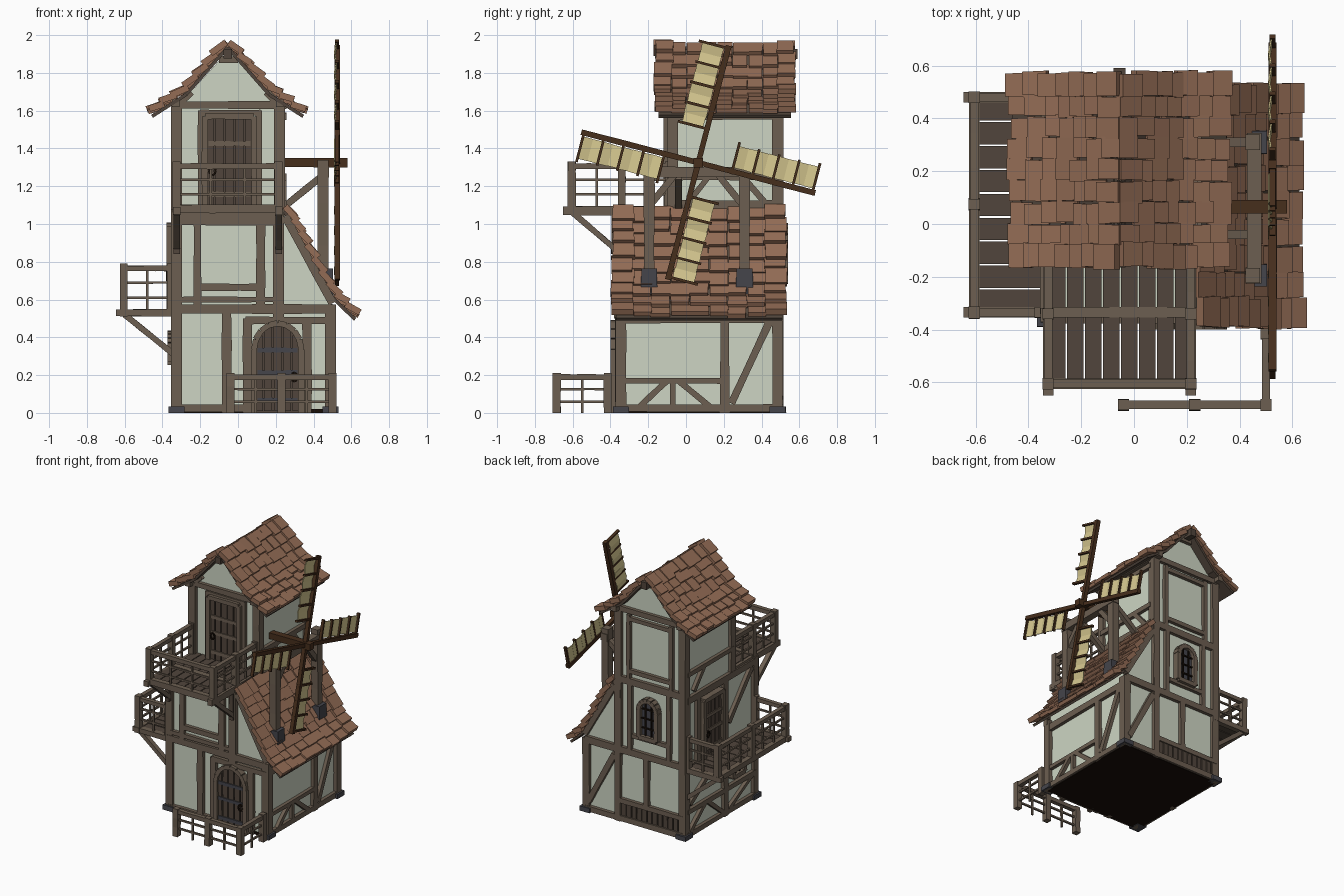
import bpy, bmesh, random
from math import sin, cos, pi, radians
from mathutils import Vector as V, Matrix as M

if "Cube" in bpy.data.objects:
    bpy.data.objects.remove(bpy.data.objects["Cube"])

random.seed(4)


def mat(name, r, g, b):
    m = bpy.data.materials.new(name)
    m.diffuse_color = [(c / 255) ** 2.2 for c in (r, g, b)] + [1]
    m.use_nodes = True
    m.node_tree.nodes["Principled BSDF"].inputs["Base Color"].default_value = m.diffuse_color
    return m


PLASTER = mat("plaster", 204, 212, 194)
TIMBER = mat("timber", 108, 95, 82)
DARK = mat("dark_wood", 82, 71, 62)
TILE = mat("roof_tile", 146, 108, 86)
BLADE = mat("blade_wood", 72, 50, 34)
SAIL = mat("sail_cloth", 212, 198, 142)
IRON = mat("iron", 70, 70, 76)
BASE = mat("base", 30, 22, 16)


def finish(name, bm, m, at=None):
    bmesh.ops.recalc_face_normals(bm, faces=bm.faces)
    me = bpy.data.meshes.new(name)
    bm.to_mesh(me)
    bm.free()
    me.materials.append(m)
    ob = bpy.data.objects.new(name, me)
    if at:
        ob.matrix_world = at
    bpy.context.collection.objects.link(ob)
    return ob


def add_beam(bm, p, q, w, d, n=None, wob=0.1):
    """Slightly irregular box from p to q; d is measured along n."""
    p, q = V(p), V(q)
    t = (q - p).normalized()
    n = V(n) if n else (V((0, 1, 0)) if abs(t.x) > abs(t.y) else V((1, 0, 0)))
    s = t.cross(n).normalized()
    n = s.cross(t)
    k = 3 if (q - p).length > 0.2 and wob else 1
    rings = []
    for i in range(k + 1):
        a = w / 2 * (1 + random.uniform(-wob, wob))
        c = p.lerp(q, i / k)
        rings.append([bm.verts.new(c + s * a * u + n * d / 2 * v)
                      for u, v in ((-1, -1), (1, -1), (1, 1), (-1, 1))])
    for r0, r1 in zip(rings, rings[1:]):
        for j in range(4):
            bm.faces.new((r0[j], r0[j - 1], r1[j - 1], r1[j]))
    bm.faces.new(rings[0])
    bm.faces.new(rings[-1])


def beams(name, m, segs, w, d, n=None, at=None, wob=0.1):
    bm = bmesh.new()
    for s in segs:
        add_beam(bm, s[0], s[1], s[2] if len(s) > 2 else w, d, n, wob)
    return finish(name, bm, m, at)


def prism(name, m, pts, y0, y1, at=None):
    """Extrude an (x, z) outline along y."""
    bm = bmesh.new()
    f = bm.faces.new([bm.verts.new((x, y0, z)) for x, z in pts])
    r = bmesh.ops.extrude_face_region(bm, geom=[f])
    bmesh.ops.translate(bm, vec=(0, y1 - y0, 0), verts=[v for v in r["geom"] if isinstance(v, bmesh.types.BMVert)])
    return finish(name, bm, m, at)


def frame(x, y, z, deg):
    return M.Translation((x, y, z)) @ M.Rotation(radians(deg), 4, 'Z')


def timbers(name, at, segs, w=0.05):
    """Wall timbers given as (x0, z0, x1, z1[, width]) in the wall plane."""
    beams(name, TIMBER, [((s[0], -0.006, s[1]), (s[2], -0.006, s[3]), s[4] if len(s) > 4 else w) for s in segs],
          w, 0.04, (0, 1, 0), at)


# walls
prism("base_floor", BASE, [(-.34, 0), (.5, 0), (.5, .02), (-.34, .02)], -.36, .5)
prism("lower_walls", PLASTER, [(-.33, .01), (.49, .01), (.49, .6), (.23, 1.07), (-.33, 1.07)], -.35, .49)
prism("upper_walls", PLASTER, [(-.33, 1.05), (.23, 1.05), (.23, 1.62), (.15, 1.7), (-.05, 1.92), (-.25, 1.7),
                               (-.33, 1.62)], -.07, .49)

# corner posts
low = [(x, y) for x in (-.325, .49) for y in (-.345, .485)]
posts = [((x, y, 0), (x, y, .56 if x > 0 else 1.08)) for x, y in low]
posts += [((x, .485, .5), (x, .485, 1.64)) for x in (-.325, .22)]
posts += [((x, -.07, 1.05), (x, -.07, 1.64)) for x in (-.325, .22)] + [((.215, -.35, .5), (.215, -.35, 1.08))]
beams("corner_posts", TIMBER, posts, .058, .058)
beams("corner_stones", IRON, [((x, y, 0), (x, y, .035)) for x, y in low], .085, .085)

# wall timbers
timbers("front_timbers", frame(0, -.35, 0, 0), [
    (-.34, .55, .52, .55), (-.34, .025, .06, .025, .04), (-.06, 0, -.06, .54), (.05, 0, .05, .5), (.365, 0, .365, .5),
    (.04, .49, .5, .49, .04), (-.215, .57, -.215, 1.01, .04), (.12, .57, .12, 1.01), (-.22, .665, .12, .665, .035),
    (-.33, 1.01, .23, 1.01, .035), (-.33, 1.05, .24, 1.05, .05), (.25, 1.04, .5, .58, .045), (-.31, .6, .2, .6, .03)])
timbers("upper_front_timbers", frame(0, -.07, 0, 0), [
    (-.34, 1.63, .24, 1.63, .04), (-.195, 1.08, -.195, 1.6, .035), (.11, 1.08, .11, 1.6, .035),
    (-.2, 1.59, .12, 1.59, .03), (-.31, 1.64, -.25, 1.7, .04), (.21, 1.64, .15, 1.7, .04), (-.1, 1.87, 0, 1.87, .035)])
timbers("right_timbers", frame(.49, 0, 0, 90), [
    (-.36, .5, .5, .5), (-.36, .025, .5, .025, .04), (.205, 0, .205, .52), (-.34, .17, .2, .17, .03),
    (-.07, .02, -.07, .17, .03), (-.1, .17, -.25, .03, .03), (-.04, .17, .13, .03, .03), (.24, .05, .45, .5, .04)])
timbers("upper_right_timbers", frame(.23, 0, 0, 90), [
    (-.07, 1.57, .48, 1.57, .035), (-.07, 1.25, .48, 1.25, .035), (-.07, 1.1, .48, 1.1, .05),
    (.0, 1.1, .12, 1.25, .03), (.3, 1.25, .43, 1.1, .03), (-.07, 1.63, .48, 1.63, .04)])
timbers("back_timbers", frame(0, .49, 0, 180), [
    (-.5, .55, .33, .55), (-.5, .025, .33, .025, .04), (-.22, 0, -.22, 1.1, .05), (.02, .16, .02, .53, .04),
    (-.22, .16, .33, .16, .035), (-.47, .08, -.25, .5, .04), (-.25, 1.03, -.5, .59, .045), (-.22, 1.09, .33, 1.09),
    (-.12, .57, -.12, 1.08, .035), (.21, .57, .21, 1.08, .035), (-.22, 1.63, .33, 1.63, .04),
    (-.13, 1.1, -.13, 1.6, .03), (.23, 1.1, .23, 1.6, .03), (-.14, 1.17, .24, 1.17, .03), (-.14, 1.57, .24, 1.57, .03),
    (-.1, .68, .2, .68, .03), (0, 1.87, .1, 1.87, .035)])
timbers("left_timbers", frame(-.33, 0, 0, -90), [
    (-.48, .53, .34, .53), (-.48, .025, .34, .025, .04), (-.48, 1.05, .34, 1.05), (-.02, 0, -.02, 1.05, .05),
    (-.35, .55, -.35, 1.05, .04), (-.48, .2, .34, .2, .035), (-.45, .04, -.27, .19, .03), (-.05, .04, -.23, .19, .03),
    (.02, .04, .3, .19, .03), (.02, .7, .3, 1.02, .04), (-.45, .25, -.06, .5, .035),
    (-.48, 1.63, .07, 1.63, .04), (-.48, 1.25, .07, 1.25, .035), (-.4, 1.1, -.28, 1.24, .03)])
beams("back_skirting_boards", DARK, [((-.31 + i * .044, .495, .04), (-.31 + i * .044, .495, .145)) for i in range(12)],
      .022, .036, (1, 0, 0))


# roofs: overlapping tiles following a slope profile
def roof(name, prof, y0, y1, rows, cols):
    pts = [V((x, 0, z)) for x, z in prof]
    lens = [(b - a).length for a, b in zip(pts, pts[1:])]
    total = sum(lens)

    def along(s):
        for i, l in enumerate(lens):
            if s <= l or i == len(lens) - 1:
                return pts[i].lerp(pts[i + 1], s / l)
            s -= l
    bm = bmesh.new()
    step, cw = total / rows, (y1 - y0) / cols
    for r in range(rows):
        for c in range(cols):
            edge = c in (0, cols - 1)
            a = along(r * step)
            b = along(min((r + 1.15) * step + random.uniform(-.014, .014), total + .015))
            t = (b - a).normalized()
            up = V((-t.z, 0, t.x)) if t.x > 0 else V((t.z, 0, -t.x))
            h = random.uniform(.002, .012) + (.014 if edge else 0)
            y = V((0, y0 + (c + .5) * cw + random.uniform(-.006, .006), 0))
            add_beam(bm, a + y + up * (h - .014), b + y + up * (h + .008), cw * (1.12 if edge else .98),
                     .034 if edge else .024, up, .06)
    finish(name + "_tiles", bm, TILE)
    beams(name + "_boards", DARK, [(a + V((0, (y0 + y1) / 2, -.02)), b + V((0, (y0 + y1) / 2, -.02)))
                                   for a, b in zip(pts, pts[1:])], y1 - y0 - .03, .018, (0.5, 0, .8), wob=0)


for side, label in ((1, "right"), (-1, "left")):
    roof("top_roof_" + label, [(-.055 + side * x, z) for x, z in ((0, 1.955), (.22, 1.705), (.4, 1.59))],
         -.16, .57, 7, 9)
roof("lean_to_roof", [(.245, 1.09), (.5, .63), (.62, .515)], -.385, .525, 9, 9)
beams("ridge_beam", DARK, [((-.055, -.165, 1.9), (-.055, .59, 1.9))], .05, .045)
beams("eave_beams", TIMBER, [((x, -.14, 1.64), (x, .56, 1.64)) for x in (-.33, .22)], .04, .04)


# doors and the arched window
def arch(w, h, rise, k=8):
    return [(w * cos(pi * i / k), h - rise + rise * sin(pi * i / k)) for i in range(k + 1)]


def door(name, at, w, h, rise, glazed=False):
    top = arch(w, h, rise) if rise else [(w, h), (-w, h)]
    prism(name + "_panel", IRON if glazed else DARK, [(-w, 0), (w, 0)] + top, -.012, .02, at)
    ring = [(w, 0)] + top + [(-w, 0)] + ([(w, 0)] if glazed else [])
    beams(name + "_frame", TIMBER, [((a, -.014, b), (c, -.014, d)) for (a, b), (c, d) in zip(ring, ring[1:])],
          .032, .05, (0, 1, 0), at)
    n = 3 if glazed else 5
    xs = [-w + 2 * w * (i + .5) / n for i in range(n)]
    if glazed:
        beams(name + "_bars", BASE, [((x, -.015, .01), (x, -.015, h * .93)) for x in (-w / 3, w / 3)] +
              [((-w, -.015, h * f), (w, -.015, h * f)) for f in (.25, .5, .75)], .01, .014, (0, 1, 0), at)
        return
    tops = [h - .01 if not rise else h - rise + rise * (1 - (x / w) ** 2) ** .5 - .01 for x in xs]
    beams(name + "_planks", DARK, [((x, -.014, .01), (x, -.014, z)) for x, z in zip(xs, tops)],
          2 * w / n - .008, .018, (0, 1, 0), at, .03)
    beams(name + "_straps", IRON if rise else TIMBER, [((-w * .85, -.024, h * f), (w * .85, -.024, h * f))
                                                     for f in (.14, .45, .7)], .025, .012, (0, 1, 0), at)
    cx = (w if rise else -w) * .7
    loop = [(cx + .018 * cos(i * pi / 4), -.034, h * .4 + .024 * sin(i * pi / 4)) for i in range(9)]
    beams(name + "_ring_handle", BASE, list(zip(loop, loop[1:])), .01, .012, (0, 1, 0), at)


door("front_door", frame(.21, -.36, 0, 0), .125, .475, .14)
door("upper_door", frame(-.045, -.08, 1.09, 0), .13, .48, 0)
door("left_door", frame(-.34, .19, .55, -90), .115, .44, 0)
door("back_window", frame(-.045, .5, .7, 180), .075, .29, .08, True)
door("small_left_window", frame(-.335, -.12, .27, -90), .07, .15, .05, True)


# railings: corner posts, top rail and thin bars
def railing(name, pts, z0, h, drop=.03):
    post, rail, thin = [], [], []
    for x, y in pts:
        post.append(((x, y, z0 - drop), (x, y, z0 + h)))
    for (a, b), (c, d) in zip(pts, pts[1:]):
        rail.append(((a, b, z0 + h * .9), (c, d, z0 + h * .9)))
        thin += [((a, b, z0 + h * f), (c, d, z0 + h * f)) for f in (.28, .6)]
        for f in ((1 / 3, 2 / 3) if abs(a - c) + abs(b - d) > .3 else (.5,)):
            x, y = a + (c - a) * f, b + (d - b) * f
            thin.append(((x, y, z0), (x, y, z0 + h * .9)))
    beams(name + "_posts", TIMBER, post, .042, .042)
    beams(name + "_rails", TIMBER, rail, .03, .032)
    beams(name + "_bars", TIMBER, thin, .013, .013)


railing("front_balcony", [(-.325, -.09), (-.325, -.34), (-.325, -.605), (.215, -.605), (.215, -.34), (.215, -.09)],
        1.09, .24)
railing("left_balcony", [(-.355, -.335), (-.605, -.335), (-.605, .075), (-.605, .48), (-.355, .48)], .54, .25)
railing("front_fence", [(-.04, -.685), (.23, -.685), (.5, -.685), (.5, -.415)], 0, .21, 0)

# balcony floors, joists and braces
beams("front_balcony_planks", DARK, [((-.29 + i * .068, -.6, 1.085), (-.29 + i * .068, -.06, 1.085)) for i in range(8)],
      .022, .062, (1, 0, 0), wob=0)
beams("front_balcony_beams", TIMBER, [((x, -.65, 1.07), (x, -.07, 1.07)) for x in (-.325, .215)] +
      [((-.34, y, 1.08), (.235, y, 1.08)) for y in (-.605, -.335)], .045, .04)
beams("front_balcony_braces", TIMBER, [((x, -.6, 1.06), (x, -.36, .855)) for x in (-.325, .215)], .03, .035)
beams("front_wall_brackets", DARK, [((x, -.38, .84), (x, -.38, 1.05)) for x in (-.325, .215)], .03, .035)
beams("left_balcony_planks", DARK, [((-.6, -.29 + i * .0905, .535), (-.33, -.29 + i * .0905, .535)) for i in range(9)],
      .02, .084, wob=0)
beams("left_balcony_beams", TIMBER, [((-.645, y, .53), (-.33, y, .53)) for y in (-.335, .48)] +
      [((-.605, -.36, .53), (-.605, .5, .53))], .038, .04)
beams("left_balcony_braces", TIMBER, [((-.6, y, .52), (-.34, y, .31)) for y in (-.325, .47)], .032, .035)

# windmill stand on the lean-to roof
beams("stand_posts", TIMBER, [((.45, y, .66), (.45, y, 1.34)) for y in (-.195, .31)], .056, .056)
beams("stand_feet", IRON, [((.468, y, .61), (.468, y, .765)) for y in (-.195, .31)], .09, .07)
beams("stand_crossbeam", TIMBER, [((.455, -.225, 1.275), (.455, .345, 1.275))], .055, .055)
beams("stand_braces", TIMBER, [((.23, y, 1.08), (.44, y, 1.25)) for y in (-.04, .31)] +
      [((.45, -.19, 1.1), (.45, -.06, 1.26)), ((.45, .3, 1.1), (.45, .17, 1.26))], .035, .035)

# axle, blades and sails
HUB = V((.525, .065, 1.325))
beams("axle", BLADE, [(HUB - V((.29, 0, 0)), HUB + V((.055, 0, 0)))], .05, .05)
arms, slats, cloth = [], [], []
for k in range(4):
    a = radians(75.4 + 90 * k)
    r, p, x = V((0, cos(a), sin(a))), V((0, -sin(a), cos(a))), V((1, 0, 0))
    arms.append((HUB, HUB + r * .64))
    cuts = (.185, .295, .405, .515, .625)
    slats += [(HUB + r * c - p * .015, HUB + r * c + p * (.15 if 0 < i < 4 else .16)) for i, c in enumerate(cuts)]
    for c0, c1 in zip(cuts, cuts[1:]):
        a0, mid, a1 = (HUB + r * c + p * .08 - x * o for c, o in ((c0, .004), ((c0 + c1) / 2, .014), (c1, .004)))
        cloth += [(a0, mid), (mid, a1)]
beams("blade_arms", BLADE, arms, .03, .03, (1, 0, 0))
beams("blade_slats", BLADE, slats, .014, .022, (1, 0, 0))
beams("sails", SAIL, cloth, .118, .006, (1, 0, 0), wob=.04)
